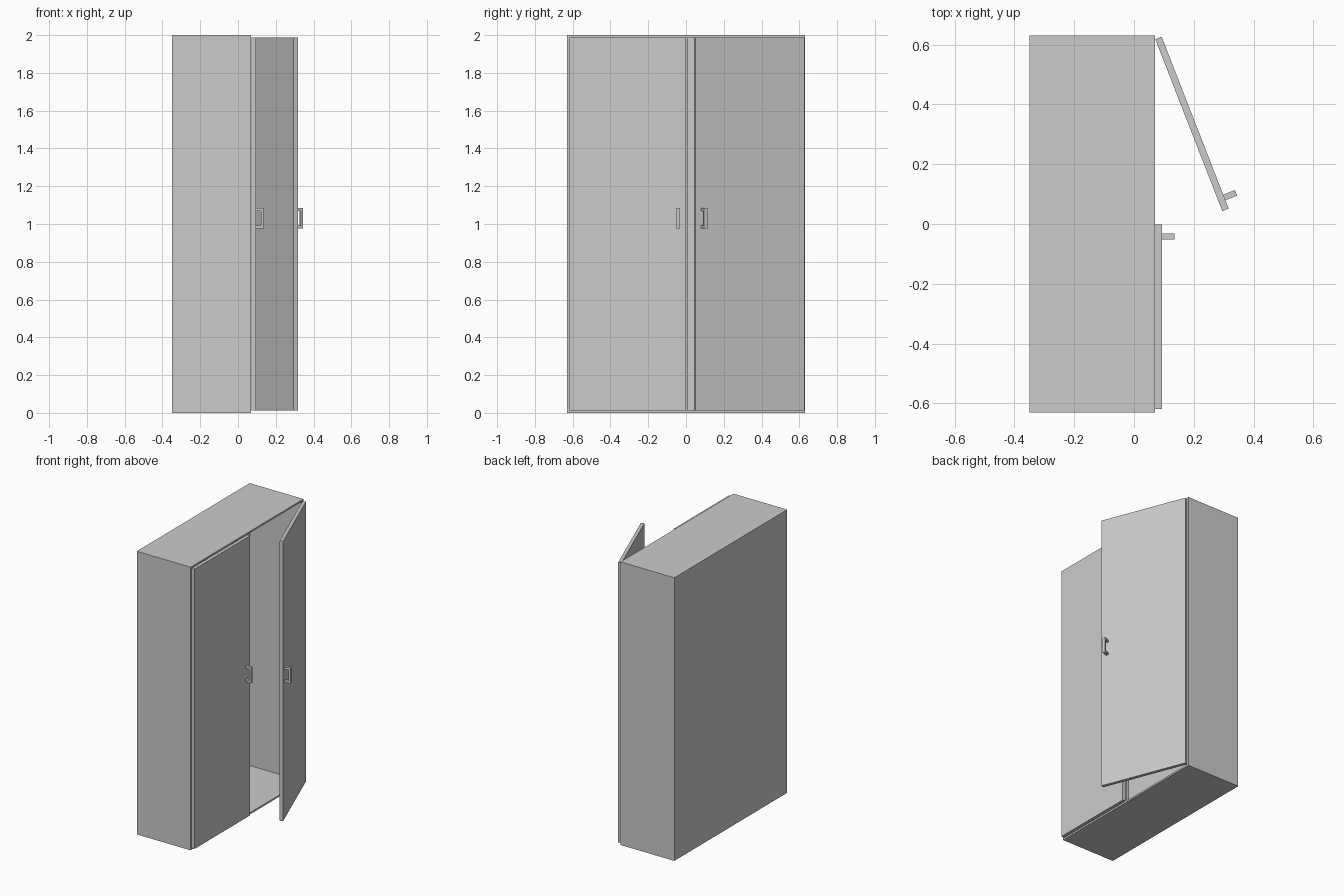
import bpy, bmesh, math
from mathutils import Matrix, Vector

if "Cube" in bpy.data.objects:
    bpy.data.objects.remove(bpy.data.objects["Cube"])

X0, X1, HALF, H, WALL = -0.35, 0.07, 0.63, 2.0, 0.012
DOOR_T, HINGE_Y = 0.023, 0.618


def finish(name, bm):
    bmesh.ops.recalc_face_normals(bm, faces=bm.faces)
    me = bpy.data.meshes.new(name)
    bm.to_mesh(me)
    bm.free()
    ob = bpy.data.objects.new(name, me)
    bpy.context.collection.objects.link(ob)
    return ob


def box_bm(lo, hi):
    lo, hi = Vector(lo), Vector(hi)
    bm = bmesh.new()
    m = Matrix.Translation((lo + hi) / 2) @ Matrix.Diagonal((*(hi - lo), 1))
    bmesh.ops.create_cube(bm, size=1, matrix=m)
    return bm


# Carcass: a box whose +x face is inset and pushed in to hollow it out
bm = box_bm((X0, -HALF, 0), (X1, HALF, H))
front = max(bm.faces, key=lambda f: f.calc_center_median().x)
bmesh.ops.inset_region(bm, faces=[front], thickness=WALL, use_even_offset=True)
res = bmesh.ops.extrude_face_region(bm, geom=[front])
verts = [g for g in res["geom"] if isinstance(g, bmesh.types.BMVert)]
bmesh.ops.translate(bm, verts=verts, vec=(-(X1 - X0 - WALL), 0, 0))
if front.is_valid:
    bmesh.ops.delete(bm, geom=[front], context="FACES_ONLY")
finish("cabinet_body", bm)

# Slim centre post where the doors meet
finish("centre_post", box_bm((X1 - 0.02, -0.008, WALL), (X1, 0.008, H - WALL)))


def handle_bm(y0, y1):
    # C-shaped pull: profile in x/z, extruded along y
    z0, z1, leg, grip, d = 0.975, 1.085, 0.016, 0.013, 0.042
    prof = [(0, z0), (d, z0), (d, z1), (0, z1), (0, z1 - leg),
            (d - grip, z1 - leg), (d - grip, z0 + leg), (0, z0 + leg)]
    bm = bmesh.new()
    face = bm.faces.new([bm.verts.new((DOOR_T + x, y0, z)) for x, z in prof])
    res = bmesh.ops.extrude_face_region(bm, geom=[face])
    verts = [g for g in res["geom"] if isinstance(g, bmesh.types.BMVert)]
    bmesh.ops.translate(bm, verts=verts, vec=(0, y1 - y0, 0))
    return bm


# Doors with handles, built about their hinge lines; one swings open
for side, name, angle in ((-1, "closed", 0), (1, "open", 21.3)):
    def span(a, b):
        return sorted((-side * a, -side * b))
    w = HINGE_Y - 0.001
    ya, yb = span(0, w)
    parts = [finish(name + "_door", box_bm((0, ya, WALL), (DOOR_T, yb, H - WALL))),
             finish(name + "_door_handle", handle_bm(*span(w - 0.05, w - 0.03)))]
    for ob in parts:
        ob.location = (X1 + 0.001, side * HINGE_Y, 0)
        ob.rotation_euler.z = math.radians(angle)
